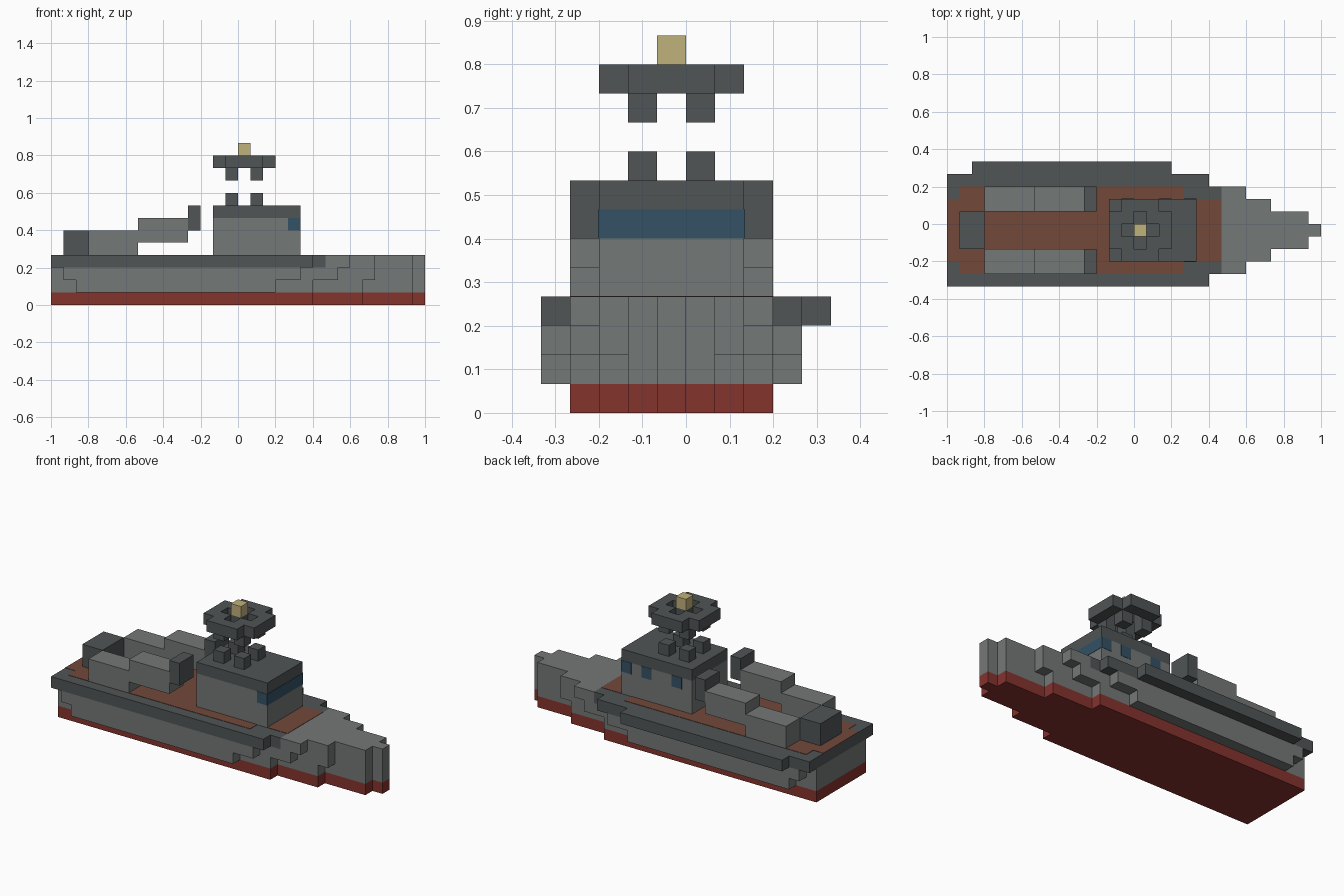
import bpy, bmesh

cube = bpy.data.objects.get("Cube")
if cube:
    bpy.data.objects.remove(cube, do_unlink=True)

U = 1 / 15        # one block
AXIS = -0.5       # centre line of the ship, in blocks


def material(name, r, g, b):
    m = bpy.data.materials.new(name)
    m.use_nodes = True
    m.diffuse_color = (r, g, b, 1)
    m.node_tree.nodes["Principled BSDF"].inputs["Base Color"].default_value = (r, g, b, 1)
    return m


GREY = material("hull grey", 0.175, 0.188, 0.184)
DARK = material("dark grey", 0.080, 0.090, 0.093)
RED = material("keel red", 0.235, 0.033, 0.027)
BROWN = material("deck brown", 0.168, 0.066, 0.042)
BLUE = material("window blue", 0.033, 0.083, 0.130)
YELLOW = material("beacon yellow", 0.53, 0.44, 0.20)


def prism(name, outline, z0, z1, mat):
    """Extrude a plan outline (in blocks) from z0 to z1."""
    bm = bmesh.new()
    base = bm.faces.new([bm.verts.new((x * U, y * U, z0 * U)) for x, y in outline])
    top = bmesh.ops.extrude_face_region(bm, geom=[base])["geom"]
    verts = [v for v in top if isinstance(v, bmesh.types.BMVert)]
    bmesh.ops.translate(bm, verts=verts, vec=(0, 0, (z1 - z0) * U))
    bmesh.ops.recalc_face_normals(bm, faces=bm.faces)
    me = bpy.data.meshes.new(name)
    bm.to_mesh(me)
    bm.free()
    me.materials.append(mat)
    ob = bpy.data.objects.new(name, me)
    bpy.context.collection.objects.link(ob)
    return ob


def box(name, x0, x1, y0, y1, z0, z1, mat):
    return prism(name, [(x0, y0), (x1, y0), (x1, y1), (x0, y1)], z0, z1, mat)


def mirrored(half):
    """Close a half outline of (x, half width) across the centre line."""
    return ([(x, AXIS + h) for x, h in half] +
            [(x, AXIS - h) for x, h in reversed(half)])


def hull(name, stern, bow, z0, z1, mat):
    """Stepped plan: stern points, then bow steps as (x end, half width)."""
    half = list(stern)
    for i, (x, h) in enumerate(bow):
        half.append((x, h))
        if i + 1 < len(bow):
            half.append((x, bow[i + 1][1]))
    return prism(name, mirrored(half), z0, z1, mat)


# Hull, flaring outward with height
hull("keel", [(-15, 3.5)],
     [(6, 3.5), (10, 2.5), (14, 1.5), (15, 0.5)], 0, 1, RED)
hull("lower_hull", [(-15, 3.5), (-13, 3.5), (-13, 4.5)],
     [(3, 4.5), (6, 3.5), (10, 2.5), (14, 1.5), (15, 0.5)], 1, 2, GREY)
hull("upper_hull", [(-15, 3.5), (-14, 3.5), (-14, 4.5)],
     [(5, 4.5), (8, 3.5), (11, 2.5), (14, 1.5), (15, 0.5)], 2, 3, GREY)
hull("bow_deck", [(7, 3.5)],
     [(9, 3.5), (11, 2.5), (14, 1.5), (15, 0.5)], 3, 4, GREY)
hull("deck_rim", [(-15, 4.5)], [(6, 4.5), (7, 3.5)], 3, 4, DARK)
box("left_rim_ledge", -13, 3, 4, 5, 3, 4, DARK)
hull("deck_planks", [(-15, 2.5), (-14, 2.5), (-14, 3.5)],
     [(4, 3.5), (7, 2.5)], 4, 4.03, BROWN)

# Bridge with roof and windows
box("bridge", -2, 5, -3, 2, 4, 7, GREY)
box("bridge_roof", -2, 5, -3, 2, 7, 8, DARK)
box("front_window", 5, 5.03, -3, 2, 6, 7, BLUE)
box("starboard_window", 4, 5, -3.03, -3, 6, 7, BLUE)
for x in (4, 2, -1):
    box("port_window", x, x + 1, 2, 2.03, 6, 7, BLUE)

# Mast stubs and the hovering lookout ring above them
for x in (-1, 1):
    for y in (-2, 0):
        box("mast_stub", x, x + 1, y, y + 1, 8, 9, DARK)
        box("lookout_leg", x, x + 1, y, y + 1, 10, 12, DARK)
for x in (-2, 2):
    box("lookout_end", x, x + 1, -2, 1, 11, 12, DARK)
for y in (-3, 1):
    box("lookout_side", -1, 2, y, y + 1, 11, 12, DARK)
box("beacon_base", 0, 1, -1, 0, 11, 12, DARK)
box("beacon", 0, 1, -1, 0, 12, 13, YELLOW)

# Stern housing and the two raised launchers
box("stern_housing", -14, -12, -2, 1, 4, 6, DARK)
for y in (-4, 1):
    box("launcher_base", -12, -8, y, y + 2, 4, 6, GREY)
    box("launcher_tube", -8, -4, y, y + 2, 5, 7, GREY)
    box("launcher_muzzle", -4, -3, y, y + 2, 6, 8, DARK)
